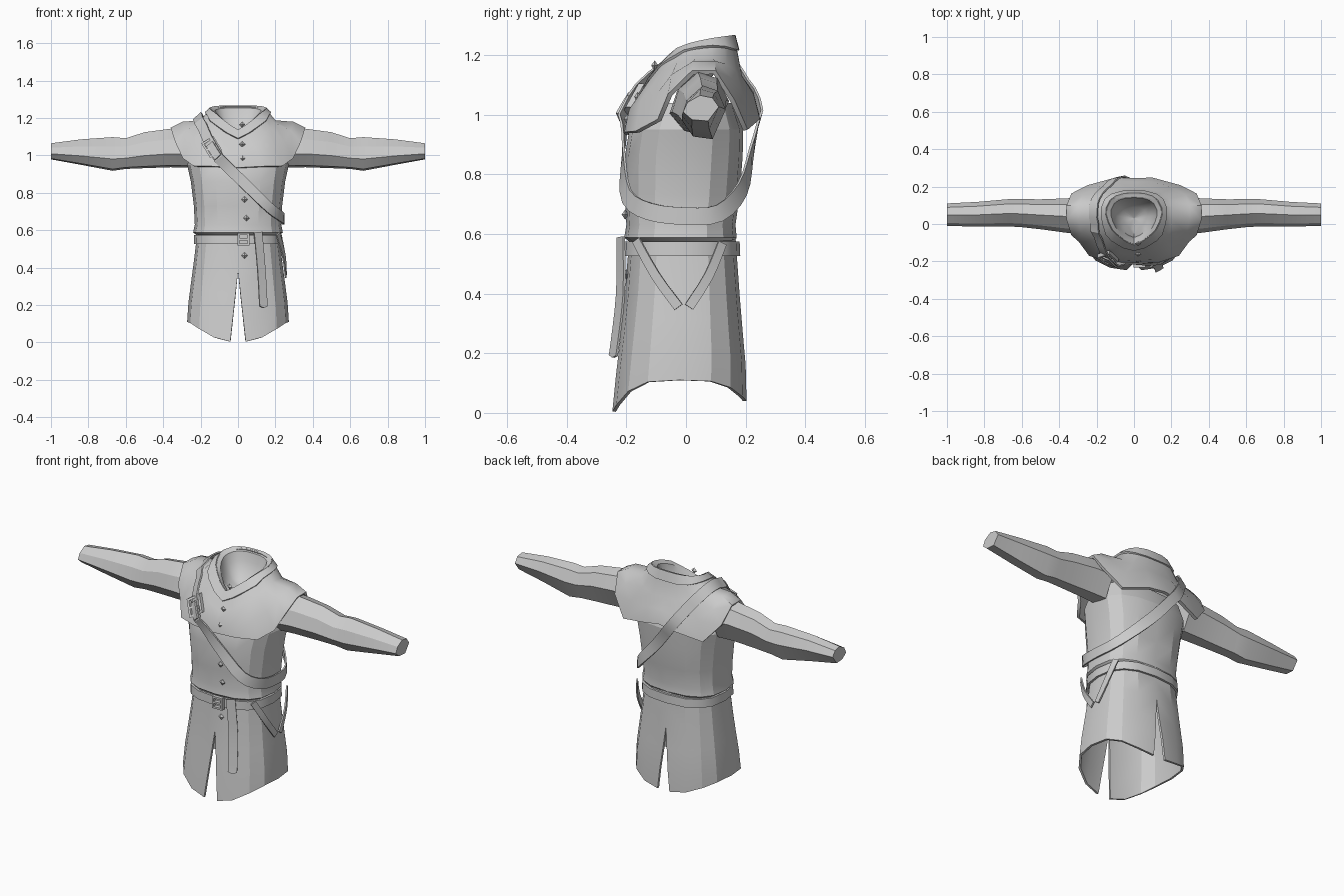
import bpy, math
from mathutils import Vector
from mathutils.bvhtree import BVHTree

if "Cube" in bpy.data.objects:
    bpy.data.objects.remove(bpy.data.objects["Cube"])

cloth = bpy.data.materials.new("grey cloth")
cloth.diffuse_color = (0.6, 0.6, 0.6, 1)
cloth.use_nodes = True
cloth.node_tree.nodes["Principled BSDF"].inputs["Base Color"].default_value = cloth.diffuse_color


def make(name, verts, faces, mirror=False, thick=0.0, angle=28, offset=-1):
    me = bpy.data.meshes.new(name)
    me.from_pydata([tuple(v) for v in verts], [], faces)
    me.materials.append(cloth)
    ob = bpy.data.objects.new(name, me)
    bpy.context.collection.objects.link(ob)
    if mirror:
        m = ob.modifiers.new("mirror", 'MIRROR')
        m.merge_threshold = 0.001
    if thick:
        s = ob.modifiers.new("thickness", 'SOLIDIFY')
        s.thickness, s.offset = thick, offset
    bpy.ops.object.select_all(action='DESELECT')
    ob.select_set(True)
    bpy.context.view_layer.objects.active = ob
    bpy.ops.object.convert(target='MESH')
    bpy.ops.object.shade_smooth_by_angle(angle=math.radians(angle))
    return ob


def loft(name, rows, closed=False, caps=False, **kw):
    """Skin rows of points; rows go upward, points run counterclockwise."""
    n = len(rows[0])
    verts = [p for r in rows for p in r]
    faces = []
    for r in range(len(rows) - 1):
        for c in range(n if closed else n - 1):
            d = (c + 1) % n
            faces.append((r * n + c, r * n + d, (r + 1) * n + d, (r + 1) * n + c))
    if caps:
        faces.append(tuple(reversed(range(n))))
        faces.append(tuple(range((len(rows) - 1) * n, len(rows) * n)))
    return make(name, verts, faces, **kw)


def outline(a, hx, yf, yb, z):
    """Point of a rounded-box body section; angle 0 is the front."""
    s, c = math.sin(a), math.cos(a)
    p = 0.78
    h = (yb - yf) / 2
    return Vector((hx * math.copysign(abs(s) ** p, s),
                   (yf + yb) / 2 - math.copysign(abs(c) ** p, c) * h, z))


def ring(z, hx, yf, yb, n=16):
    return [outline(2 * math.pi * i / n, hx, yf, yb, z) for i in range(n)]


# Torso
torso = loft("torso", [ring(*r) for r in (
    (.57, .215, -.185, .16), (.588, .24, -.207, .17), (.63, .231, -.2, .166),
    (.73, .236, -.205, .18), (.86, .252, -.205, .19), (.95, .272, -.19, .192),
    (1.04, .25, -.14, .16))], closed=True, angle=20)

# Skirt: one half panel, mirrored, with slits at front and back
rows = []
for z, hx, yf, yb in ((.0, .272, -.247, .203), (.13, .265, -.234, .2),
                      (.25, .252, -.22, .19), (.38, .238, -.206, .18),
                      (.5, .226, -.197, .172), (.59, .218, -.19, .166)):
    row = []
    for i in range(9):
        a = math.pi * i / 8
        c = math.cos(a)
        hem = .11 - (.105 if c > 0 else .07) * abs(c) ** 3
        zz = hem + z * (.59 - hem) / .59
        p = outline(a, hx, yf, yb, zz)
        if i in (0, 8):
            p.x = max(0, .38 - zz) * .11
        row.append(p)
    rows.append(row)
loft("skirt", rows, mirror=True, thick=.012, angle=20)

# Shoulder mantle: half rows from front centre to back centre
rim = [(0, -.108, 1.135), (.045, -.09, 1.165), (.09, -.055, 1.2), (.115, -.03, 1.222),
       (.135, .01, 1.238), (.147, .05, 1.248), (.145, .085, 1.255), (.125, .125, 1.261),
       (.095, .147, 1.264), (.05, .16, 1.266), (0, .162, 1.266)]
mid = [(0, -.165, 1.04), (.07, -.155, 1.07), (.14, -.12, 1.12), (.175, -.08, 1.145),
       (.195, -.03, 1.175), (.2, .03, 1.188), (.2, .09, 1.188), (.185, .135, 1.17),
       (.15, .168, 1.145), (.08, .188, 1.13), (0, .188, 1.13)]
low = [(0, -.207, .935), (.13, -.207, .942), (.24, -.17, .945), (.295, -.095, .985),
       (.335, -.06, 1.07), (.36, .02, 1.148), (.36, .1, 1.148), (.335, .163, 1.05),
       (.25, .207, .95), (.1, .248, .985), (0, .246, 1.0)]
rim, mid, low = ([Vector(p) for p in r] for r in (rim, mid, low))
half = [(a + b) / 2 + Vector((b.x * .05, (b.y - .03) * .04, .012)) for a, b in zip(mid, low)]
mantle = loft("mantle", [low, half, mid, rim], mirror=True, thick=.016, angle=40)

# Folded collar around the neck and the shallow lining inside it
fold = [a.lerp(b, .5 if a.y < 0 else .4) + Vector((a.x * .06, (a.y - .03) * .05, .005))
        for a, b in zip(rim, mid)]
top = [a + Vector((a.x * .03, (a.y - .03) * .03, .002)) for a in rim]
loft("collar", [fold, top], mirror=True, thick=.01)


def inward(k, dz):
    return [Vector((p.x * k, .03 + (p.y - .03) * k, p.z + dz)) for p in rim]


bowl = [Vector((p.x * .45, .03 + (p.y - .03) * .45, 1.11 + (p.z - 1.2) * .3)) for p in rim]
loft("neck_lining", [[Vector((0, .03, 1.1))] * 11, bowl, inward(.74, -.06),
                     inward(.84, -.012), rim][::-1], mirror=True, angle=45)

# Sleeves: seven-sided sections running outward, with a steep front panel
section = ((1, .1), (.65, .8), (-.05, 1), (-.75, .45), (-1, -.3), (-.5, -.9), (.4, -1))
rows = []
for x, yc, zc, hy, hz in ((.26, .045, 1.035, .1, .1), (.36, .045, 1.04, .092, .103),
                          (.5, .052, 1.028, .08, .096), (.6, .058, 1.01, .075, .082),
                          (.67, .06, 1.008, .073, .09), (.84, .052, 1.018, .066, .068),
                          (1.0, .05, 1.022, .06, .043)):
    rows.append([Vector((x, yc + hy * a, zc + hz * b)) for a, b in section])
loft("sleeves", rows, closed=True, caps=True, mirror=True, angle=24)

# Belt
loft("belt", [ring(.527, .236, -.214, .182), ring(.575, .234, -.212, .18)],
     closed=True, thick=.014)

bpy.context.view_layer.update()
dg = bpy.context.evaluated_depsgraph_get()
trees = [BVHTree.FromObject(o, dg) for o in (torso, mantle)]


def spline(pts, closed, steps):
    pts = [Vector(p) for p in pts]
    n = len(pts)
    out = []
    for i in range(n if closed else n - 1):
        g = [pts[(i + k) % n] if closed else pts[min(max(i + k, 0), n - 1)] for k in (-1, 0, 1, 2)]
        for s in range(steps):
            t = s / steps
            out.append(.5 * (2 * g[1] + (g[2] - g[0]) * t
                             + (2 * g[0] - 5 * g[1] + 4 * g[2] - g[3]) * t * t
                             + (3 * g[1] - g[0] - 3 * g[2] + g[3]) * t ** 3))
    return out if closed else out + [pts[-1]]


def strap(name, pts, width, closed=False, steps=3, lift=False, thick=.008, point=False):
    """Flat band along a path, pushed clear of the garment when lift is set."""
    path = spline(pts, closed, steps)
    n = len(path)
    left, right = [], []
    for i, p in enumerate(path):
        a = path[(i - 1) % n] if closed else path[max(i - 1, 0)]
        b = path[(i + 1) % n] if closed else path[min(i + 1, n - 1)]
        out = (p - Vector((0, 0, min(p.z, .97)))).normalized()
        side = (b - a).cross(out).normalized() * width / 2
        out = side.cross(b - a).normalized()
        if point and i == n - 1:
            side *= .15
        push = 0
        for q in (p + side, p, p - side) if lift else ():
            for t in trees:
                hit = t.ray_cast(q + out * .1, -out, .1)
                if hit[0]:
                    push = max(push, .1 - hit[3] + .002)
        left.append(p + side + out * push)
        right.append(p - side + out * push)
    if closed:
        left.append(left[0])
        right.append(right[0])
    loft(name, [left, right], thick=thick, offset=1)


# Shoulder strap running round the body
strap("shoulder_strap", [(-.125, -.165, 1.04), (-.07, -.2, .955), (.04, -.207, .845),
      (.16, -.195, .725), (.225, -.12, .675), (.24, 0, .66), (.22, .11, .67),
      (.14, .185, .75), (.03, .215, .87), (-.07, .236, 1.0), (-.14, .2, 1.1),
      (-.19, .12, 1.175), (-.2, .04, 1.19), (-.185, -.07, 1.15)], .058, closed=True, lift=True)

# Hanging belt end and the looped straps on one side
strap("belt_end", [(.105, -.215, .59), (.122, -.216, .4), (.132, -.235, .23),
                   (.134, -.242, .185)], .048, point=True)
strap("side_strap_front", [(.21, -.165, .58), (.242, -.1, .46), (.252, -.025, .355)], .032)
strap("side_strap_back", [(.22, .12, .57), (.242, .075, .46), (.252, .01, .355)], .032)


def buckle(name, loc, w, h, tilt, lean):
    """Square frame with a centre pin."""
    def place(x, y, z):
        x, z = x * math.cos(tilt) - z * math.sin(tilt), x * math.sin(tilt) + z * math.cos(tilt)
        return Vector(loc) + Vector((x, y + z * lean, z))
    verts, faces = [], []
    t = .011
    for x0, x1, z0, z1 in ((-w, w, h - t, h), (-w, w, -h, t - h), (-w, t - w, -h, h),
                           (w - t, w, -h, h), (-w, w, -t / 2, t / 2)):
        b = len(verts)
        verts += [place(x, y, z) for y in (-.01, .01) for x, z in
                  ((x0, z0), (x1, z0), (x1, z1), (x0, z1))]
        faces += [tuple(b + k for k in f) for f in
                  ((0, 1, 2, 3), (7, 6, 5, 4), (0, 4, 5, 1), (1, 5, 6, 2), (2, 6, 7, 3), (3, 7, 4, 0))]
    make(name, verts, faces)


buckle("belt_buckle", (.03, -.222, .552), .032, .034, 0, 0)
buckle("strap_buckle", (-.14, -.182, 1.045), .038, .046, .55, .55)
# Loose tongue below the strap buckle
strap("strap_tongue", [(-.15, -.18, 1.06), (-.125, -.205, 1.02), (-.105, -.222, .99)], .045)

# Buttons: small diamond studs down the front
for i, (x, y, z) in enumerate(((.022, -.105, 1.165), (.022, -.162, 1.06), (.025, -.197, .985),
                               (.035, -.207, .765), (.045, -.204, .665), (.035, -.2, .465))):
    r = .017
    v = [(x + r, y, z), (x, y, z + r), (x - r, y, z), (x, y, z - r), (x, y - .012, z), (x, y + .012, z)]
    make("button_%d" % (i + 1), v, [(k, (k + 1) % 4, 4) for k in range(4)]
         + [((k + 1) % 4, k, 5) for k in range(4)])
